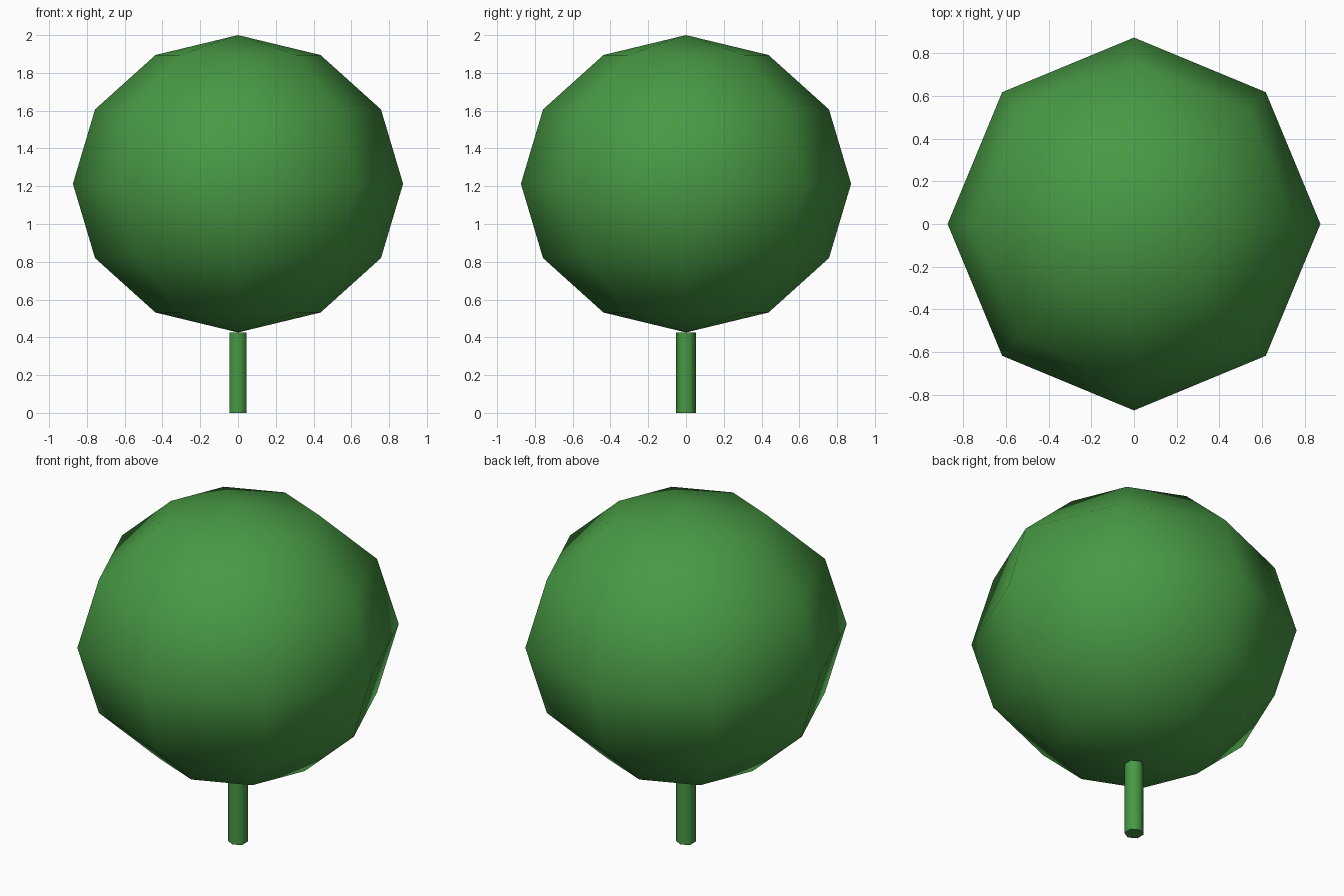
import bpy
from math import radians

if "Cube" in bpy.data.objects:
    bpy.data.objects.remove(bpy.data.objects["Cube"])

CROWN_BOTTOM, TOP = 0.426, 2.0
CROWN_RADIUS, TRUNK_RADIUS = 0.874, 0.053

green = bpy.data.materials.new("leaf_green")
green.diffuse_color = (0.065, 0.32, 0.058, 1)
green.use_nodes = True
green.node_tree.nodes["Principled BSDF"].inputs["Base Color"].default_value = green.diffuse_color


def finish(name, angle):
    """Name the active part, colour it and smooth edges below the angle."""
    obj = bpy.context.object
    obj.name = name
    obj.data.materials.append(green)
    bpy.ops.object.transform_apply(location=False, rotation=False, scale=True)
    bpy.ops.object.shade_smooth_by_angle(angle=radians(angle))


# Trunk: capped six-sided post with corners on the y axis
bpy.ops.mesh.primitive_cylinder_add(
    vertices=6, radius=TRUNK_RADIUS, depth=CROWN_BOTTOM,
    location=(0, 0, CROWN_BOTTOM / 2))
finish("trunk", 65)

# Crown: low-poly ball, slightly flattened, smooth all over
bpy.ops.mesh.primitive_uv_sphere_add(
    segments=8, ring_count=6, radius=1,
    location=(0, 0, (TOP + CROWN_BOTTOM) / 2))
bpy.context.object.scale = (CROWN_RADIUS, CROWN_RADIUS, (TOP - CROWN_BOTTOM) / 2)
finish("crown", 180)
